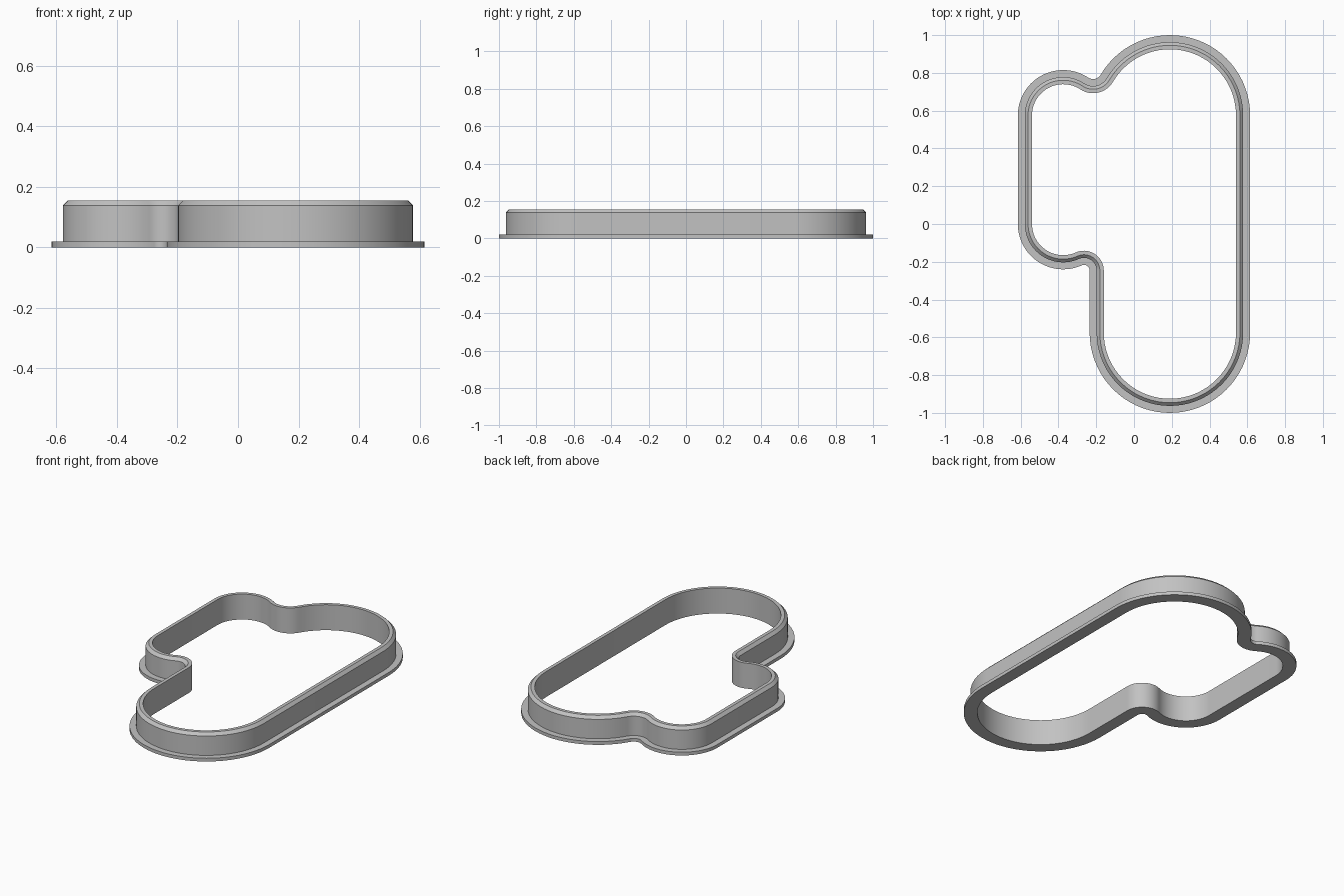
import bpy, bmesh
from math import radians, degrees, cos, sin, atan2, sqrt, ceil
from mathutils import Vector

cube = bpy.data.objects.get("Cube")
if cube:
    bpy.data.objects.remove(cube, do_unlink=True)

grey = bpy.data.materials.new("plain grey")
grey.use_nodes = True
colour = (0.54, 0.54, 0.54, 1)
grey.diffuse_color = colour
grey.node_tree.nodes["Principled BSDF"].inputs["Base Color"].default_value = colour

# Round ends of the outline: two for the large body, two for the side lobe
BIG, SMALL = 0.425, 0.24
body_front, body_back = Vector((0.19, -0.575)), Vector((0.19, 0.575))
lobe_back, lobe_front = Vector((-0.375, 0.575)), Vector((-0.375, 0.0))


def heading(a, b):
    """Angle in degrees, 0 to 360, from point a to point b."""
    return degrees(atan2(b.y - a.y, b.x - a.x)) % 360


# Back notch fillet touches the body and the lobe
f1 = 0.047
ra, rb = SMALL + f1, BIG + f1
gap = body_back.x - lobe_back.x
dx = (gap ** 2 + ra ** 2 - rb ** 2) / (2 * gap)
notch_back = lobe_back + Vector((dx, sqrt(ra ** 2 - dx ** 2)))

# Front notch fillet touches the lobe and the straight side of the body
f2 = 0.03
nx = body_front.x - BIG - f2
dx = nx - lobe_front.x
notch_front = Vector((nx, -sqrt((SMALL + f2) ** 2 - dx ** 2)))

# Arcs in order: centre, radius, start angle, end angle
arcs = [
    (body_front, BIG, 180, 360),
    (body_back, BIG, 0, heading(body_back, notch_back)),
    (notch_back, f1, heading(notch_back, body_back), heading(notch_back, lobe_back)),
    (lobe_back, SMALL, heading(lobe_back, notch_back), 180),
    (lobe_front, SMALL, 180, heading(lobe_front, notch_front)),
    (notch_front, f2, heading(notch_front, lobe_front), 0),
]


def outline(inset):
    """Outline points moved inward by inset; notches grow as ends shrink."""
    points = []
    for centre, radius, start, end in arcs:
        r = radius - inset if end > start else radius + inset
        steps = ceil(abs(end - start) / 5)
        for i in range(steps + 1):
            a = radians(start + (end - start) * i / steps)
            points.append(centre + r * Vector((cos(a), sin(a))))
    return points


def sweep(name, section):
    """Carry a closed (inset, height) section around the outline."""
    bm = bmesh.new()
    rings = [[bm.verts.new((p.x, p.y, z)) for p in outline(d)] for d, z in section]
    for k, ring in enumerate(rings):
        above = rings[(k + 1) % len(rings)]
        for i in range(len(ring)):
            j = (i + 1) % len(ring)
            bm.faces.new((ring[i], ring[j], above[j], above[i]))
    bmesh.ops.recalc_face_normals(bm, faces=bm.faces)
    mesh = bpy.data.meshes.new(name)
    bm.to_mesh(mesh)
    bm.free()
    mesh.materials.append(grey)
    obj = bpy.data.objects.new(name, mesh)
    bpy.context.collection.objects.link(obj)
    bpy.ops.object.select_all(action="DESELECT")
    obj.select_set(True)
    bpy.context.view_layer.objects.active = obj
    bpy.ops.object.shade_smooth_by_angle(angle=radians(30))


# Flat grip rim and upright wall with a chamfered cutting edge
BASE, TOP, INNER, WALL = 0.02, 0.155, 0.075, 0.037
sweep("grip_rim", [(0, 0), (0, BASE), (INNER, BASE), (INNER, 0)])
sweep("cutting_wall", [(WALL, BASE), (WALL, TOP - 0.017), (WALL + 0.017, TOP),
                       (INNER, TOP), (INNER, BASE)])
